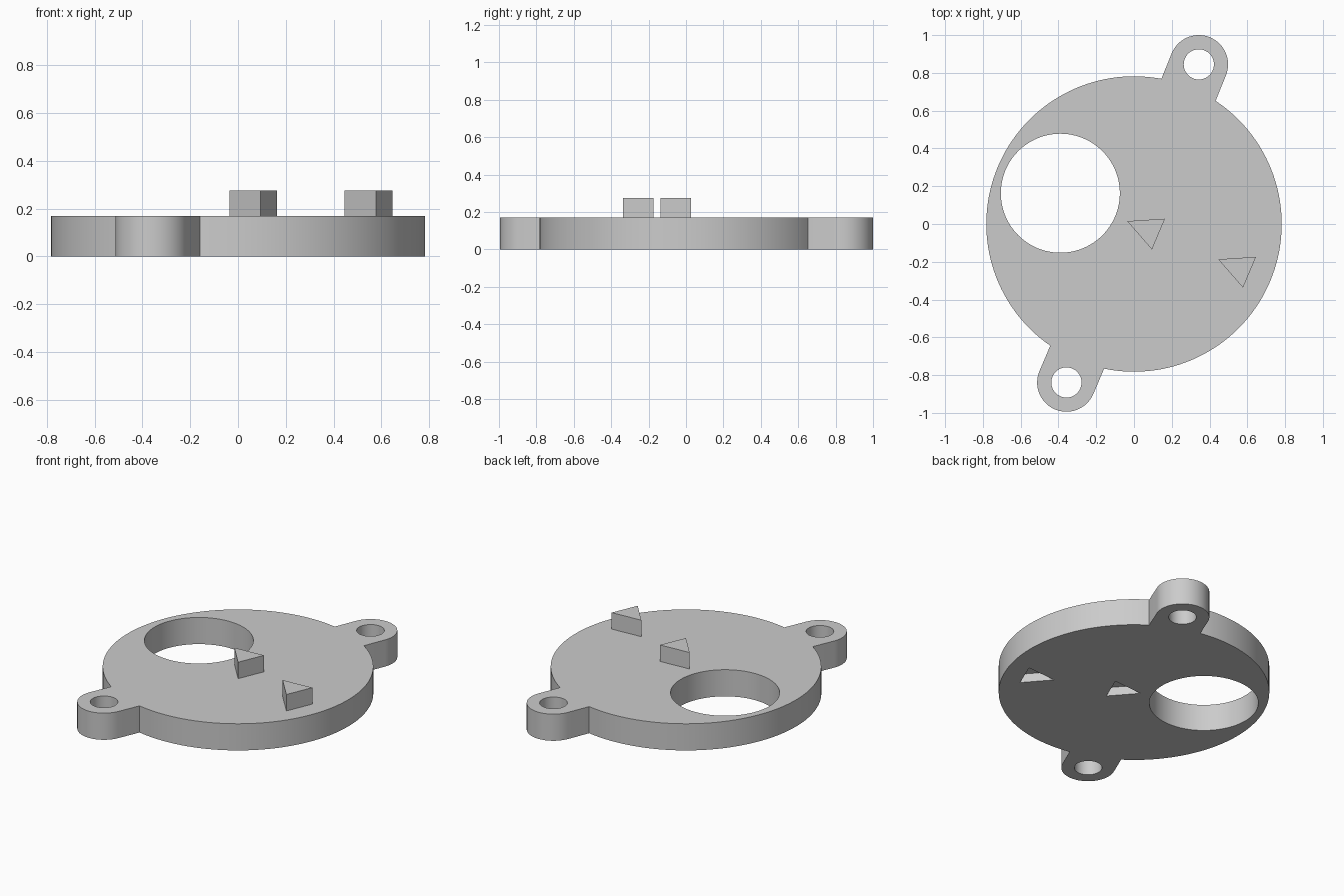
import bpy
import bmesh
from math import asin, cos, sin, pi, radians

cube = bpy.data.objects.get("Cube")
if cube:
    bpy.data.objects.remove(cube)

THICK = 0.17          # plate thickness
PEG_TOP = 0.275       # top of the triangular pegs
RECESS = 0.055        # depth of the pockets under the pegs
DISC_R = 0.782
EAR_R, EAR_DIST, BOLT_R = 0.155, 0.912, 0.08
EAR_ANGLES = [radians(67.9), radians(246.9)]


def arc(cx, cy, r, a0, a1, n):
    """Points along an arc, both ends included."""
    return [(cx + r * cos(a0 + (a1 - a0) * i / n),
             cy + r * sin(a0 + (a1 - a0) * i / n)) for i in range(n + 1)]


def circle(cx, cy, r, n):
    return arc(cx, cy, r, 0, 2 * pi, n)[:-1]


def ear_centre(a):
    return EAR_DIST * cos(a), EAR_DIST * sin(a)


# Outline: disc arcs joined by two rounded mounting ears
half = asin(EAR_R / DISC_R)
outline = []
for a, following in zip(EAR_ANGLES, (EAR_ANGLES[1], EAR_ANGLES[0] + 2 * pi)):
    outline += arc(*ear_centre(a), EAR_R, a - pi / 2, a + pi / 2, 32)
    outline += arc(0, 0, DISC_R, a + half, following - half, 64)

# Openings: one large window and a bolt hole in each ear
holes = [circle(-0.39, 0.163, 0.315, 96)]
holes += [circle(*ear_centre(a), BOLT_R, 40) for a in EAR_ANGLES]

# Triangular pegs on top, with matching pockets below
peg = [(-0.036, 0.015), (0.164, 0.028), (0.095, -0.135)]
pegs = [peg, [(x + 0.482, y - 0.202) for x, y in peg]]

bm = bmesh.new()


def ring(points, z):
    """Closed loop of edges at height z."""
    verts = [bm.verts.new((x, y, z)) for x, y in points]
    return [bm.edges.new((v, verts[(i + 1) % len(verts)]))
            for i, v in enumerate(verts)]


def wall(lower, upper):
    """Quads between two matching rings."""
    for lo, up in zip(lower, upper):
        bm.faces.new((*lo.verts, up.verts[1], up.verts[0]))


def cap(edges):
    bmesh.ops.triangle_fill(bm, edges=edges, use_beauty=True)


# Plate body
bottom, top = [], []
for loop in [outline] + holes:
    low, high = ring(loop, 0), ring(loop, THICK)
    wall(low, high)
    bottom += low
    top += high

# Pegs and pockets share the plate's surface
for loop in pegs:
    for surface, z0, z1 in ((bottom, 0, RECESS), (top, THICK, PEG_TOP)):
        base, end = ring(loop, z0), ring(loop, z1)
        wall(base, end)
        cap(end)
        surface += base

cap(bottom)
cap(top)
bmesh.ops.recalc_face_normals(bm, faces=bm.faces[:])

mesh = bpy.data.meshes.new("cover_plate")
bm.to_mesh(mesh)
bm.free()
plate = bpy.data.objects.new("cover_plate", mesh)
bpy.context.collection.objects.link(plate)

# Plain grey material
grey = bpy.data.materials.new("plain_grey")
grey.use_nodes = True
colour = (0.6, 0.6, 0.6, 1)
grey.diffuse_color = colour
grey.node_tree.nodes["Principled BSDF"].inputs["Base Color"].default_value = colour
mesh.materials.append(grey)

bpy.ops.object.select_all(action="DESELECT")
plate.select_set(True)
bpy.context.view_layer.objects.active = plate
bpy.ops.object.shade_smooth_by_angle(angle=radians(30))
